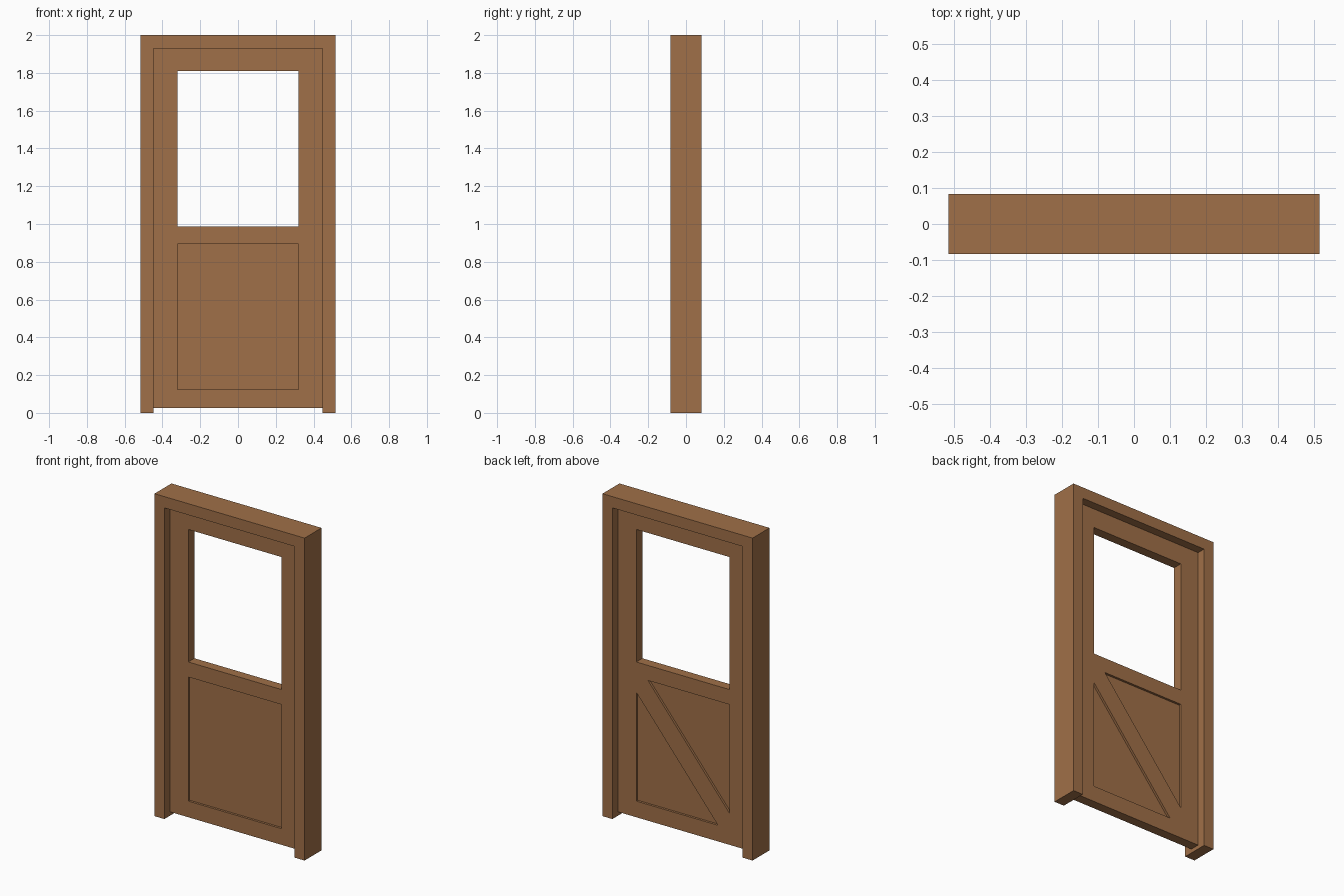
import bpy, bmesh

if "Cube" in bpy.data.objects:
    bpy.data.objects.remove(bpy.data.objects["Cube"])

wood = bpy.data.materials.new("warm_brown_wood")
wood.diffuse_color = (0.352, 0.162, 0.065, 1)
wood.use_nodes = True
wood.node_tree.nodes["Principled BSDF"].inputs["Base Color"].default_value = wood.diffuse_color


def slab(name, polys, y0, y1):
    """Extrude a set of adjoining (x, z) polygons from y0 to y1 as one solid."""
    bm = bmesh.new()
    for poly in polys:
        bm.faces.new([bm.verts.new((x, y0, z)) for x, z in poly])
    bmesh.ops.remove_doubles(bm, verts=bm.verts[:], dist=1e-5)
    ext = bmesh.ops.extrude_face_region(bm, geom=bm.faces[:], use_keep_orig=True)
    for v in ext["geom"]:
        if isinstance(v, bmesh.types.BMVert):
            v.co.y = y1
    bmesh.ops.recalc_face_normals(bm, faces=bm.faces[:])
    me = bpy.data.meshes.new(name)
    bm.to_mesh(me)
    bm.free()
    me.materials.append(wood)
    ob = bpy.data.objects.new(name, me)
    bpy.context.collection.objects.link(ob)
    return ob


def cells(xs, zs, openings):
    """Grid rectangles between the given lines, leaving out the openings."""
    return [[(xs[i], zs[j]), (xs[i + 1], zs[j]), (xs[i + 1], zs[j + 1]), (xs[i], zs[j + 1])]
            for i in range(len(xs) - 1) for j in range(len(zs) - 1)
            if (i, j) not in openings]


W, JAMB, OPEN = 0.515, 0.447, 0.32      # half widths: frame, door leaf, openings
LEAF, PANEL = 0.03, 0.016               # half thicknesses
P0, P1 = 0.125, 0.895                   # lower panel bottom and top

# outer frame: two jambs and a header, open at the bottom
slab("door_frame", cells([-W, -JAMB, JAMB, W], [0, 1.93, 2.0], {(1, 0)}), -0.083, 0.083)

# door leaf: stiles and rails around the window and the lower panel
slab("door_leaf", cells([-JAMB, -OPEN, OPEN, JAMB],
                        [0.025, P0, P1, 0.988, 1.81, 1.93], {(1, 1), (1, 3)}), -LEAF, LEAF)

# recessed lower panel
slab("lower_panel", cells([-OPEN, OPEN], [P0, P1], set()), -PANEL, PANEL)

# diagonal brace on the back, corner to corner
dx, dz = 0.08, 0.095
slab("diagonal_brace", [[(OPEN, P1), (OPEN, P1 - dz), (-OPEN + dx, P0),
                         (-OPEN, P0), (-OPEN, P0 + dz), (OPEN - dx, P1)]], PANEL, LEAF)
